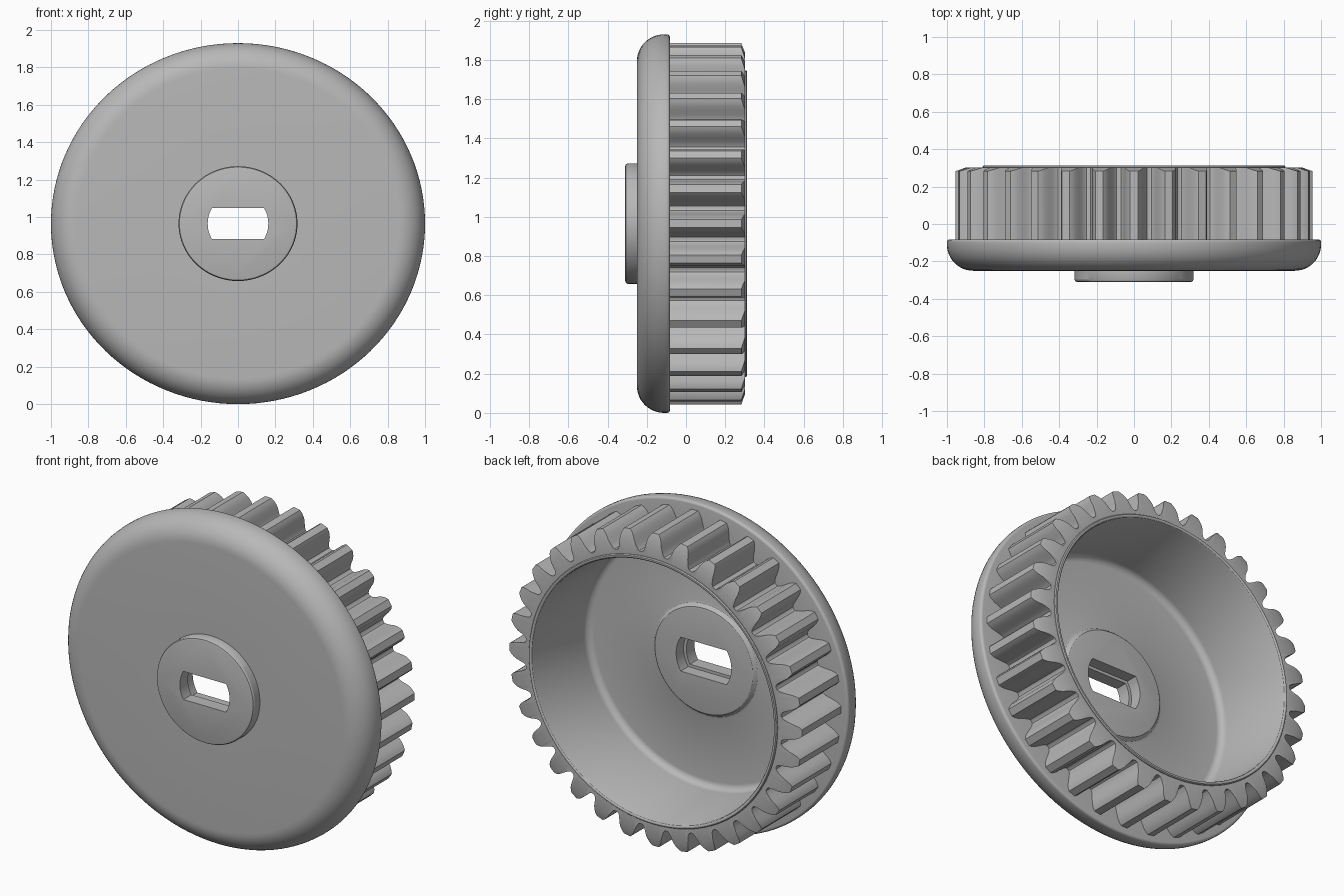
import bpy, bmesh
from math import sin, cos, pi, asin

if "Cube" in bpy.data.objects:
    bpy.data.objects.remove(bpy.data.objects["Cube"], do_unlink=True)

SQUASH = 0.965      # slight vertical flattening of the whole part
CENTRE = 0.965
TEETH = 32

grey = bpy.data.materials.new("plain_grey")
grey.use_nodes = True
grey.diffuse_color = (0.48, 0.48, 0.48, 1)
grey.node_tree.nodes["Principled BSDF"].inputs["Base Color"].default_value = (0.48, 0.48, 0.48, 1)


def place(r, y, a):
    """Polar point around the y axis."""
    return (r * cos(a), y, CENTRE + SQUASH * r * sin(a))


def arc(cr, cy, rad, start, end, steps=8):
    """Profile points of a fillet."""
    angles = [start + (end - start) * i / steps for i in range(steps + 1)]
    return [(cr + rad * cos(a), cy + rad * sin(a)) for a in angles]


def skin(name, rows, close_rows=False):
    """Join equal closed loops of points into a surface."""
    bm = bmesh.new()
    loops = [[bm.verts.new(p) for p in row] for row in rows]
    n = len(loops[0])
    pairs = list(zip(loops, loops[1:]))
    for a, b in pairs:
        for i in range(n):
            j = (i + 1) % n
            bm.faces.new((a[i], a[j], b[j], b[i]))
    if close_rows:
        bm.faces.new(loops[0])
        bm.faces.new(loops[-1])
    bmesh.ops.remove_doubles(bm, verts=bm.verts, dist=1e-5)
    bmesh.ops.recalc_face_normals(bm, faces=bm.faces)
    mesh = bpy.data.meshes.new(name)
    bm.to_mesh(mesh)
    bm.free()
    mesh.materials.append(grey)
    obj = bpy.data.objects.new(name, mesh)
    bpy.context.collection.objects.link(obj)
    return obj


def activate(obj):
    bpy.ops.object.select_all(action='DESELECT')
    obj.select_set(True)
    bpy.context.view_layer.objects.active = obj


def slot_cutter(name, rad, flat, y0, y1):
    """Round bar with two flats."""
    t = asin(flat / rad)
    side = [-t + 2 * t * i / 12 for i in range(13)]
    angles = side + [a + pi for a in side]
    rows = [[(rad * cos(a), y, CENTRE + rad * sin(a)) for a in angles] for y in (y0, y1)]
    obj = skin(name, rows, True)
    obj.hide_render = True
    return obj


# Flanged cup: hub, rounded flange, tube, hollow inside and inner boss
profile = [(0.303, -0.31), (0.313, -0.307), (0.318, -0.298), (0.318, -0.25)]
profile += arc(0.86, -0.11, 0.14, -pi / 2, 0, 12)
profile += arc(0.985, -0.097, 0.015, 0, pi / 2, 4)
profile += [(0.81, -0.082), (0.81, 0.306), (0.805, 0.312), (0.797, 0.312),
            (0.79, 0.308), (0.786, 0.3)]
profile += arc(0.734, -0.15, 0.04, 0, -pi / 2)
profile += [(0.35, -0.19), (0.337, -0.186), (0.328, -0.175), (0.32, -0.167), (0.31, -0.165)]
SEG = 128
cup = skin("flanged_cup",
           [[place(r, y, 2 * pi * i / SEG) for i in range(SEG)] for r, y in profile], True)

# Stepped double-flat shaft hole
for cutter in (slot_cutter("shaft_cutter", 0.162, 0.083, -0.5, 0.1),
               slot_cutter("counterbore_cutter", 0.18, 0.1, -0.235, 0.1)):
    activate(cup)
    mod = cup.modifiers.new("hole", 'BOOLEAN')
    mod.operation = 'DIFFERENCE'
    mod.solver = 'EXACT'
    mod.object = cutter
    bpy.ops.object.modifier_apply(modifier=mod.name)
    bpy.data.objects.remove(cutter, do_unlink=True)

# Toothed ring with a conical chamfer on the rear tips
half = [(-0.084, 0.838), (-0.073, 0.85), (-0.064, 0.87), (-0.055, 0.895),
        (-0.046, 0.92), (-0.035, 0.94), (-0.022, 0.955)]
tooth = [(-pi / TEETH, 0.835)] + half + [(-a, r) for a, r in reversed(half)]
outline = [(a + 2 * pi * k / TEETH, r) for k in range(TEETH) for a, r in tooth]
CHAMFER = 0.9


def rear(r):
    return 0.302 - 0.36 * max(0, r - CHAMFER)


gear = skin("toothed_ring", [
    [place(r, -0.083, a) for a, r in outline],
    [place(r, rear(r), a) for a, r in outline],
    [place(min(r, CHAMFER), 0.302, a) for a, r in outline],
    [place(0.808, 0.302, a) for a, r in outline]])

for obj in (cup, gear):
    activate(obj)
    bpy.ops.object.shade_smooth_by_angle(angle=0.5)
